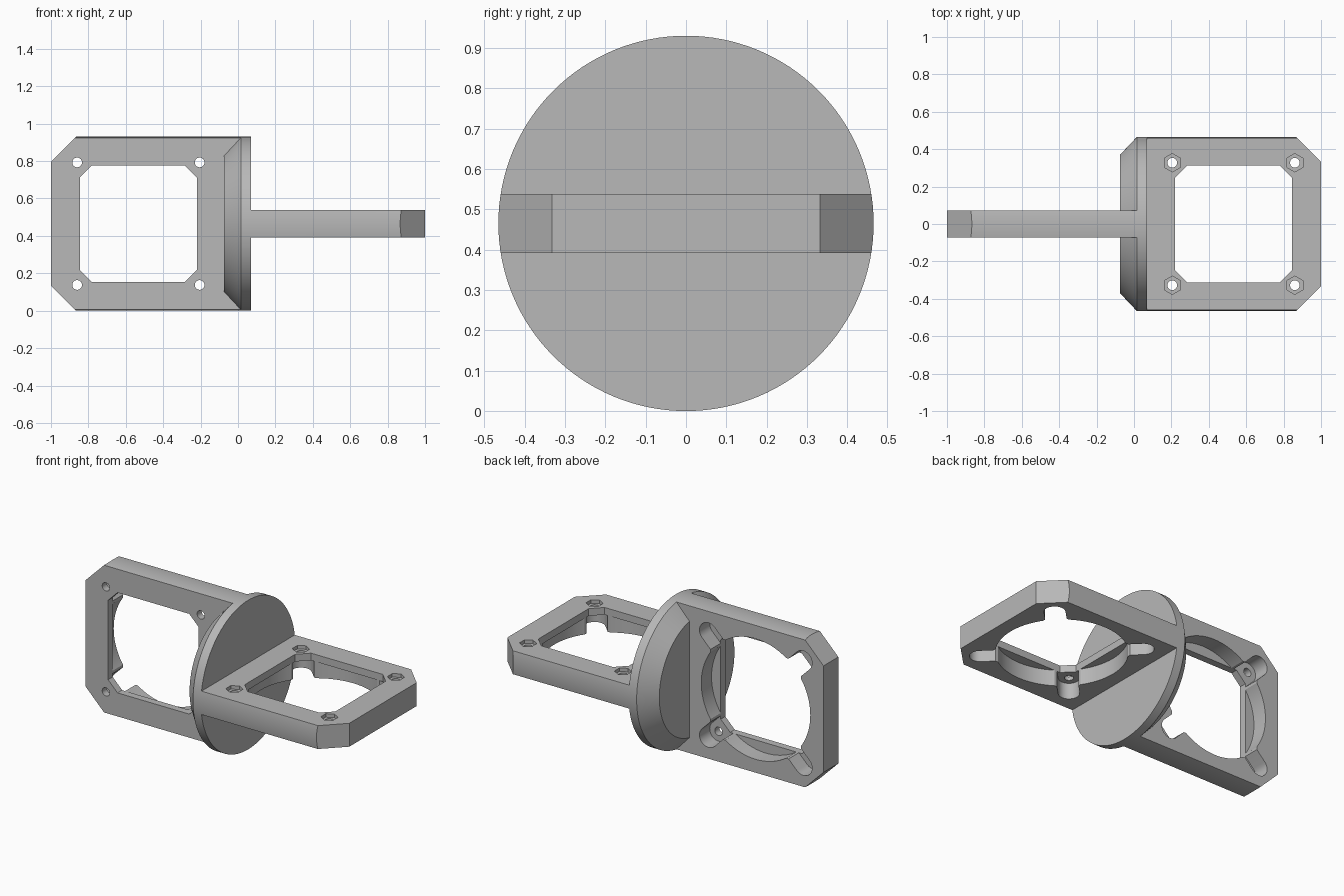
import bpy, bmesh, math
from math import cos, sin, pi, radians
from mathutils import Matrix

if "Cube" in bpy.data.objects:
    bpy.data.objects.remove(bpy.data.objects["Cube"], do_unlink=True)

R = 0.465            # disc radius, half width of both frames
H = 0.073            # half thickness of the frames
LIP = H - 0.045      # floor of the round recess
CX = 0.5325          # centre of the frame opening
BOLT = 0.3275        # bolt hole offset from the opening centre

grey = bpy.data.materials.new("plain_grey")
grey.use_nodes = True
grey.diffuse_color = (0.48, 0.48, 0.48, 1)
grey.node_tree.nodes["Principled BSDF"].inputs["Base Color"].default_value = (0.48, 0.48, 0.48, 1)


def add_object(name, bm):
    bmesh.ops.recalc_face_normals(bm, faces=bm.faces)
    mesh = bpy.data.meshes.new(name)
    bm.to_mesh(mesh)
    bm.free()
    mesh.materials.append(grey)
    obj = bpy.data.objects.new(name, mesh)
    bpy.context.collection.objects.link(obj)
    return obj


def prism(name, points, z0, z1):
    """Extrude a flat outline from z0 to z1."""
    bm = bmesh.new()
    face = bm.faces.new([bm.verts.new((x, y, z0)) for x, y in points])
    top = bmesh.ops.extrude_face_region(bm, geom=[face])["geom"]
    verts = [v for v in top if isinstance(v, bmesh.types.BMVert)]
    bmesh.ops.translate(bm, verts=verts, vec=(0, 0, z1 - z0))
    return add_object(name, bm)


def ring(cx, cy, r, n, start=0.0):
    return [(cx + r * cos(start + 2 * pi * i / n), cy + r * sin(start + 2 * pi * i / n)) for i in range(n)]


def capsule(cx, cy, angle, r, length, n=16):
    """Slot outline: round at (cx, cy), open end reaching back along the angle."""
    pts = [(cx + r * cos(angle - pi / 2 + pi * i / n), cy + r * sin(angle - pi / 2 + pi * i / n))
           for i in range(n + 1)]
    dx, dy = -length * cos(angle), -length * sin(angle)
    return pts + [(pts[-1][0] + dx, pts[-1][1] + dy), (pts[0][0] + dx, pts[0][1] + dy)]


def boolean(obj, cutter, operation="DIFFERENCE"):
    mod = obj.modifiers.new("cut", "BOOLEAN")
    mod.operation, mod.solver, mod.object = operation, "EXACT", cutter
    deps = bpy.context.evaluated_depsgraph_get()
    mesh = bpy.data.meshes.new_from_object(obj.evaluated_get(deps))
    obj.modifiers.clear()
    obj.data = mesh
    bpy.data.objects.remove(cutter, do_unlink=True)


def smooth(obj):
    bpy.ops.object.select_all(action="DESELECT")
    obj.select_set(True)
    bpy.context.view_layer.objects.active = obj
    bpy.ops.object.shade_smooth_by_angle(angle=radians(30))


def fan_frame(name, start, nut_pockets):
    """Lying frame: lip on top, round recess below."""
    c = 0.133
    frame = prism(name, [(start, -R), (1 - c, -R), (1, c - R), (1, R - c), (1 - c, R), (start, R)], -H, H)

    # rounded long sides that follow the disc
    barrel = prism("barrel_cutter", ring(0, 0, R, 128), -1, 2)
    barrel.data.transform(Matrix.Rotation(pi / 2, 4, "Y"))
    boolean(frame, barrel, "INTERSECT")

    # square opening with clipped corners
    a, b = 0.3125, 0.2475
    outline = [(a, -b), (a, b), (b, a), (-b, a), (-a, b), (-a, -b), (-b, -a), (b, -a)]
    boolean(frame, prism("opening_cutter", [(CX + x, y) for x, y in outline], -1, 1))

    # round recess
    boolean(frame, prism("recess_cutter", ring(CX, 0, 0.376, 96), -1, LIP))

    # corner slots, bolt holes and nut pockets
    for sx in (-1, 1):
        for sy in (-1, 1):
            x, y = CX + sx * BOLT, sy * BOLT
            boolean(frame, prism("slot_cutter", capsule(x, y, math.atan2(sy, sx), 0.061, 0.2), -1, LIP))
            boolean(frame, prism("bolt_cutter", ring(x, y, 0.026, 24), -1, 1))
            if nut_pockets:
                boolean(frame, prism("nut_cutter", ring(x, y, 0.049, 6, pi / 2), H - 0.022, 1))
    return frame


# lying frame
flat_frame = fan_frame("flat_frame", 0.07, True)
flat_frame.data.transform(Matrix.Translation((0, 0, R)))

# standing frame, turned a half turn and stood on edge
upright_frame = fan_frame("upright_frame", -0.015, False)
upright_frame.data.transform(Matrix.Translation((0, 0, R)) @ Matrix.Rotation(pi / 2, 4, "X")
                             @ Matrix.Rotation(pi, 4, "Z"))

# joining disc with a bevelled rim, spun around the x axis
bm = bmesh.new()
profile = [(-0.075, 0), (-0.075, 0.37), (0.015, R), (0.07, R), (0.07, 0)]
verts = [bm.verts.new((x, 0, r)) for x, r in profile]
edges = [bm.edges.new(pair) for pair in zip(verts, verts[1:])]
bmesh.ops.spin(bm, geom=verts + edges, cent=(0, 0, 0), axis=(1, 0, 0), angle=2 * pi, steps=128)
bmesh.ops.remove_doubles(bm, verts=bm.verts, dist=0.0001)
bmesh.ops.translate(bm, verts=bm.verts, vec=(0, 0, R))
disc = add_object("joining_disc", bm)

for part in (flat_frame, upright_frame, disc):
    smooth(part)
